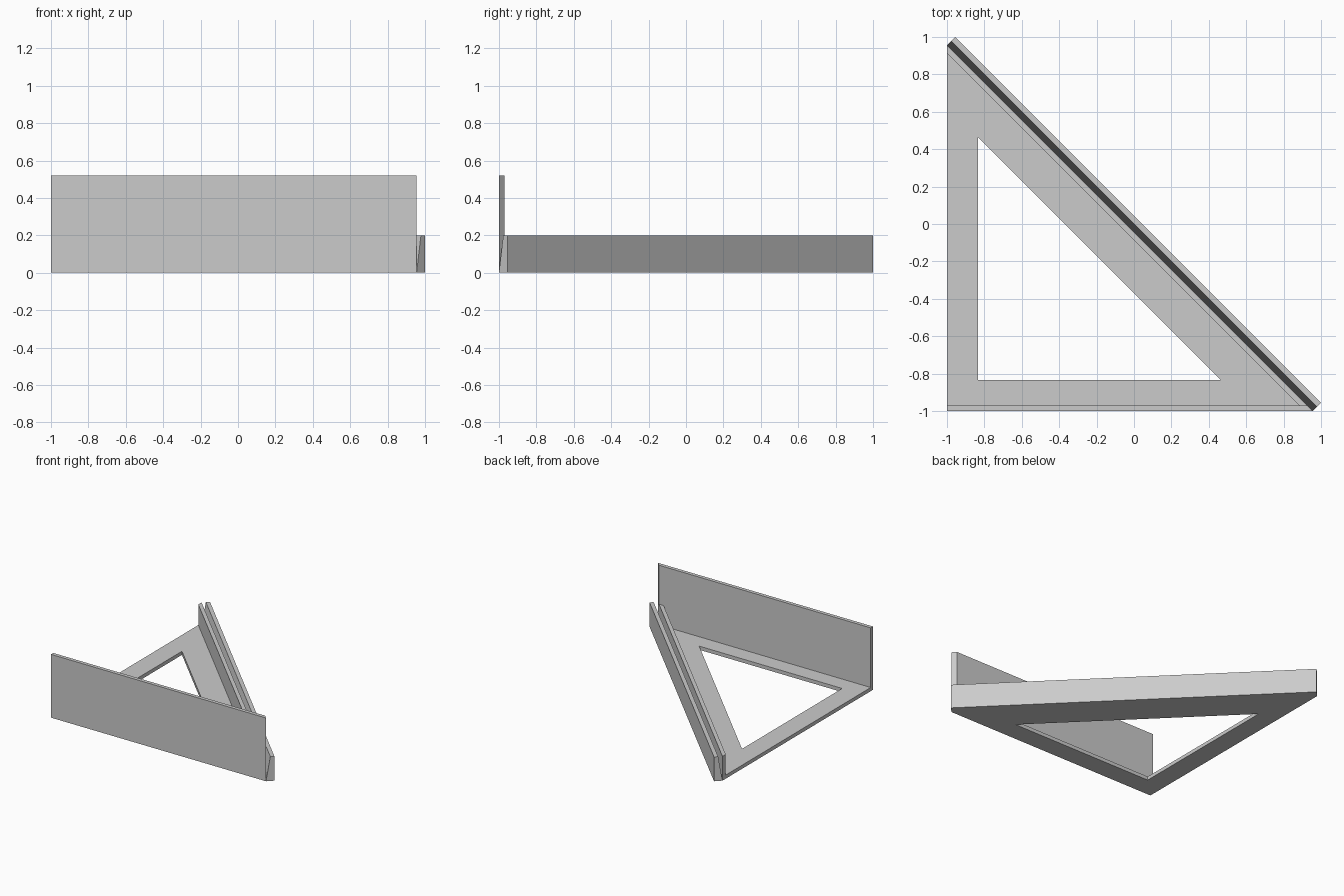
import bpy
import bmesh
from mathutils import Vector

cube = bpy.data.objects.get("Cube")
if cube:
    bpy.data.objects.remove(cube, do_unlink=True)

GREY = (0.6, 0.6, 0.6, 1.0)
mat = bpy.data.materials.new("plain_grey")
mat.use_nodes = True
mat.diffuse_color = GREY
mat.node_tree.nodes["Principled BSDF"].inputs["Base Color"].default_value = GREY

EDGE = 0.955      # length of each leg beyond the centre
PLATE = 0.03      # plate and wall thickness
FENCE = 0.2       # height of the diagonal walls
WALL = 0.52       # height of the front wall


def finish(name, bm):
    bmesh.ops.recalc_face_normals(bm, faces=bm.faces)
    mesh = bpy.data.meshes.new(name)
    bm.to_mesh(mesh)
    bm.free()
    mesh.materials.append(mat)
    obj = bpy.data.objects.new(name, mesh)
    bpy.context.collection.objects.link(obj)
    return obj


def sweep(name, outline, direction):
    """Extrude a flat outline along a direction into a solid."""
    bm = bmesh.new()
    face = bm.faces.new([bm.verts.new(p) for p in outline])
    new = bmesh.ops.extrude_face_region(bm, geom=[face], use_keep_orig=True)["geom"]
    verts = [v for v in new if isinstance(v, bmesh.types.BMVert)]
    bmesh.ops.translate(bm, verts=verts, vec=Vector(direction))
    return finish(name, bm)


def upright(name, outline, bottom, top):
    return sweep(name, [(x, y, bottom) for x, y in outline], (0, 0, top - bottom))


# Triangular base plate with a triangular opening
bm = bmesh.new()
outer = [(-1, -1), (EDGE, -1), (-1, EDGE)]
inner = [(-0.835, -0.835), (0.465, -0.835), (-0.835, 0.465)]
rings = [[bm.verts.new((x, y, z)) for x, y in ring]
         for z in (0, PLATE) for ring in (outer, inner)]
for a, b in ((0, 1), (2, 3), (0, 2), (1, 3)):
    for i in range(3):
        j = (i + 1) % 3
        bm.faces.new((rings[a][i], rings[a][j], rings[b][j], rings[b][i]))
finish("base_plate", bm)

# Tall front wall, mitred where it meets the diagonal
upright("front_wall",
        [(-1, -1), (EDGE, -1), (EDGE - PLATE, -1 + PLATE), (-1, -1 + PLATE)],
        PLATE, WALL)

# Inner diagonal wall
W = PLATE * 2 ** 0.5
upright("inner_diagonal_wall",
        [(-1, EDGE), (-1, EDGE - W),
         (EDGE - PLATE - W, -1 + PLATE), (EDGE - PLATE, -1 + PLATE)],
        PLATE, FENCE)

# Outer diagonal wall with a sloped inner face, leaving a V-shaped slot
profile = [(0, 0), (0.045, 0), (0.045, FENCE), (0.023, FENCE)]
sweep("outer_diagonal_wall",
      [(-1 + d, EDGE + d, z) for d, z in profile],
      (1 + EDGE, -1 - EDGE, 0))
